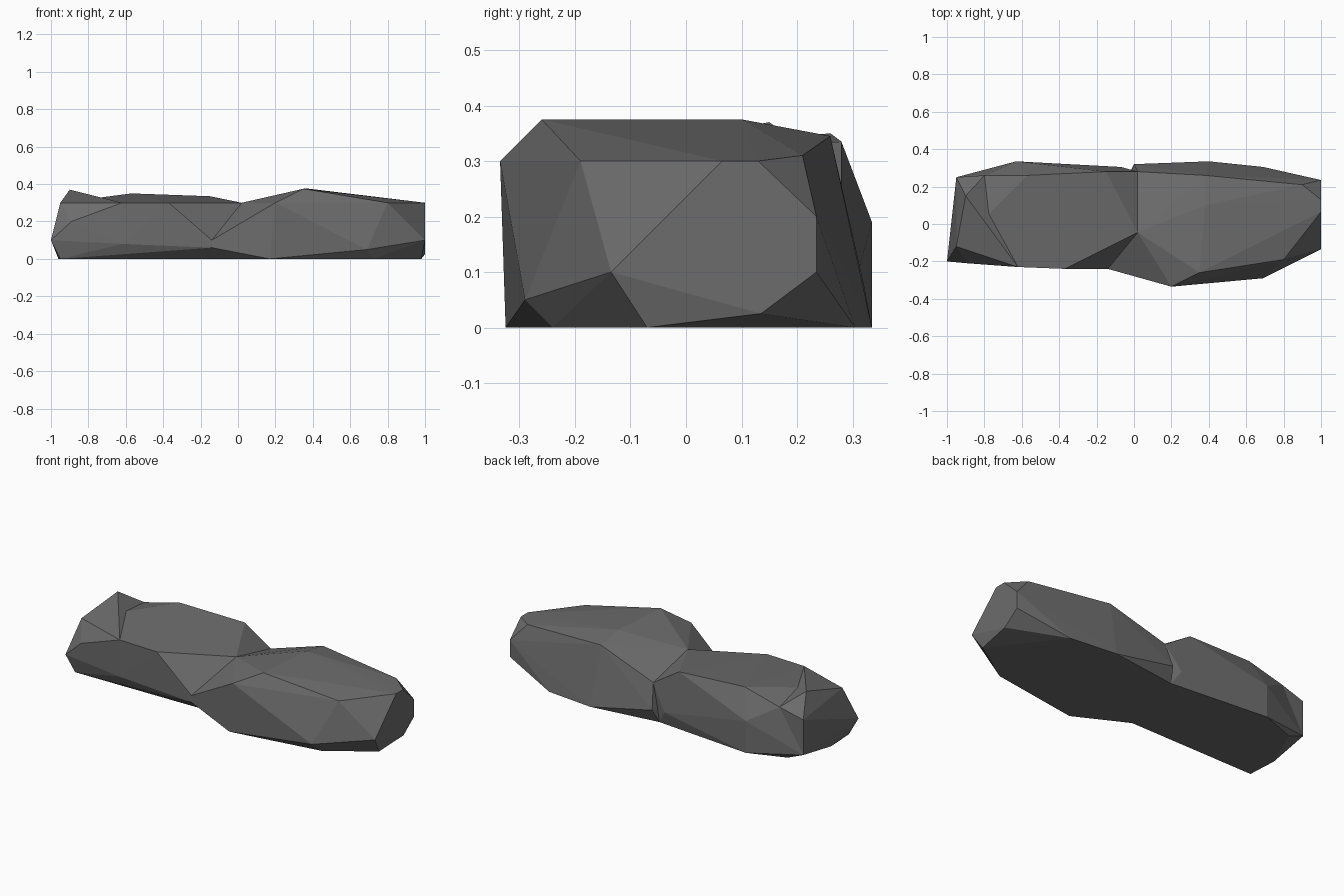
import bpy, bmesh

if "Cube" in bpy.data.objects:
    bpy.data.objects.remove(bpy.data.objects["Cube"])

stone = bpy.data.materials.new("stone grey")
stone.diffuse_color = (0.15, 0.15, 0.15, 1)
stone.use_nodes = True
stone.node_tree.nodes["Principled BSDF"].inputs["Base Color"].default_value = stone.diffuse_color


def chunk(name, points):
    """Faceted stone chunk: convex hull around a few corner points."""
    bm = bmesh.new()
    for p in points:
        bm.verts.new(p)
    hull = bmesh.ops.convex_hull(bm, input=bm.verts)
    loose = [v for v in bm.verts if not v.link_faces]
    bmesh.ops.delete(bm, geom=loose, context='VERTS')
    bmesh.ops.recalc_face_normals(bm, faces=bm.faces)
    mesh = bpy.data.meshes.new(name)
    bm.to_mesh(mesh)
    bm.free()
    mesh.materials.append(stone)
    ob = bpy.data.objects.new(name, mesh)
    bpy.context.collection.objects.link(ob)
    return ob


# saddle where the two lobes meet
saddle = [(.02, -.045, .30), (.02, .28, .225), (-.02, .28, 0),
          (-.14, -.24, .10), (-.14, -.24, .06), (-.13, -.17, 0)]

# larger right lobe: top, end, back, front and foot corners
right_lobe = chunk("rock", saddle + [
    (.35, -.26, .375), (.38, .10, .375), (.38, .26, .345), (.80, -.19, .30), (.20, -.335, .30),
    (1, .065, .30), (1, .13, .30), (.90, .21, .31), (1, .235, .20), (1, .235, .10),
    (1, .135, .025), (1, -.135, .10), (.98, -.07, 0),
    (0, .32, .08), (.40, .335, 0), (.69, .305, 0),
    (.69, -.29, .05), (.72, -.24, 0), (.17, -.325, 0)])

# corners shared by the left lobe and its raised tip
tip_base = [(-1, -.20, .10), (-.89, -.21, .20), (-.95, -.18, 0), (-.96, 0, 0),
            (-.95, .25, .04), (-.85, .255, 0), (-.80, .26, .29),
            (-.62, -.23, .30), (-.95, -.12, .30)]

# left lobe with undercut front
left_lobe = chunk("left_lobe", saddle + tip_base + [
    (-.37, -.24, .30), (-.15, .28, .335), (-.57, .26, .35),
    (-.63, .335, .19), (-.63, .335, 0), (-.20, .265, 0), (-.07, .305, .08),
    (-.62, -.23, .08), (-.35, -.15, 0)])

# raised tip at the left end
tip = chunk("left_tip", tip_base + [(-.90, .15, .37), (-.95, .25, .25)])

# merge the chunks into one rock
bpy.context.view_layer.objects.active = right_lobe
for part in (left_lobe, tip):
    mod = right_lobe.modifiers.new("merge", 'BOOLEAN')
    mod.operation = 'UNION'
    mod.solver = 'EXACT'
    mod.object = part
    bpy.ops.object.modifier_apply(modifier=mod.name)
    bpy.data.objects.remove(part)
